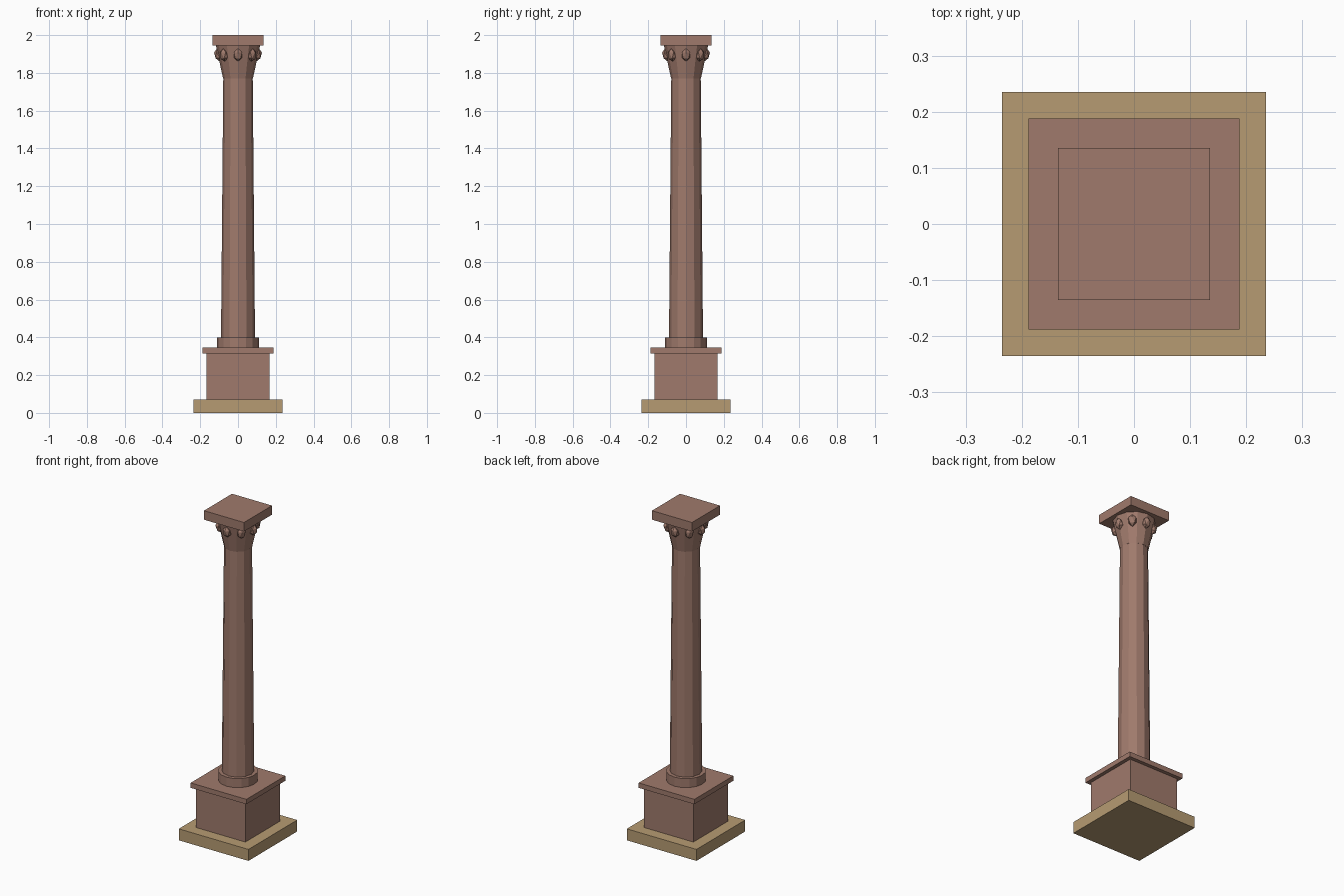
import bpy
import math

cube = bpy.data.objects.get("Cube")
if cube:
    bpy.data.objects.remove(cube, do_unlink=True)


def material(name, rgb):
    m = bpy.data.materials.new(name)
    m.use_nodes = True
    m.diffuse_color = (*rgb, 1)
    m.node_tree.nodes["Principled BSDF"].inputs["Base Color"].default_value = (*rgb, 1)
    return m


pink_stone = material("pink stone", (0.35, 0.195, 0.15))
tan_stone = material("tan stone", (0.47, 0.33, 0.17))


def finish(name, mat):
    ob = bpy.context.object
    ob.name = name
    ob.data.materials.append(mat)
    return ob


def slab(name, half, z0, z1, mat):
    bpy.ops.mesh.primitive_cube_add(size=1, location=(0, 0, (z0 + z1) / 2))
    ob = finish(name, mat)
    ob.scale = (2 * half, 2 * half, z1 - z0)


def drum(name, r0, r1, z0, z1, sides):
    bpy.ops.mesh.primitive_cone_add(vertices=sides, radius1=r0, radius2=r1,
                                    depth=z1 - z0, location=(0, 0, (z0 + z1) / 2))
    finish(name, pink_stone)


# Square base and pedestal
slab("base_plinth", 0.235, 0, 0.07, tan_stone)
slab("pedestal", 0.166, 0.07, 0.315, pink_stone)
slab("pedestal_cap", 0.188, 0.315, 0.345, pink_stone)

# Round column parts
drum("shaft_foot", 0.11, 0.11, 0.345, 0.4, 16)
drum("shaft", 0.09, 0.078, 0.4, 1.77, 12)
drum("capital", 0.079, 0.117, 1.77, 1.945, 12)

# Ring of carved buds around the capital
for i in range(8):
    a = i * math.tau / 8
    bpy.ops.mesh.primitive_ico_sphere_add(
        subdivisions=1, radius=1, rotation=(0, 0.2, a),
        location=(0.105 * math.cos(a), 0.105 * math.sin(a), 1.895))
    bud = finish(f"capital_bud_{i + 1}", pink_stone)
    bud.scale = (0.022, 0.026, 0.035)

# Square top slab
slab("top_slab", 0.135, 1.945, 2, pink_stone)
